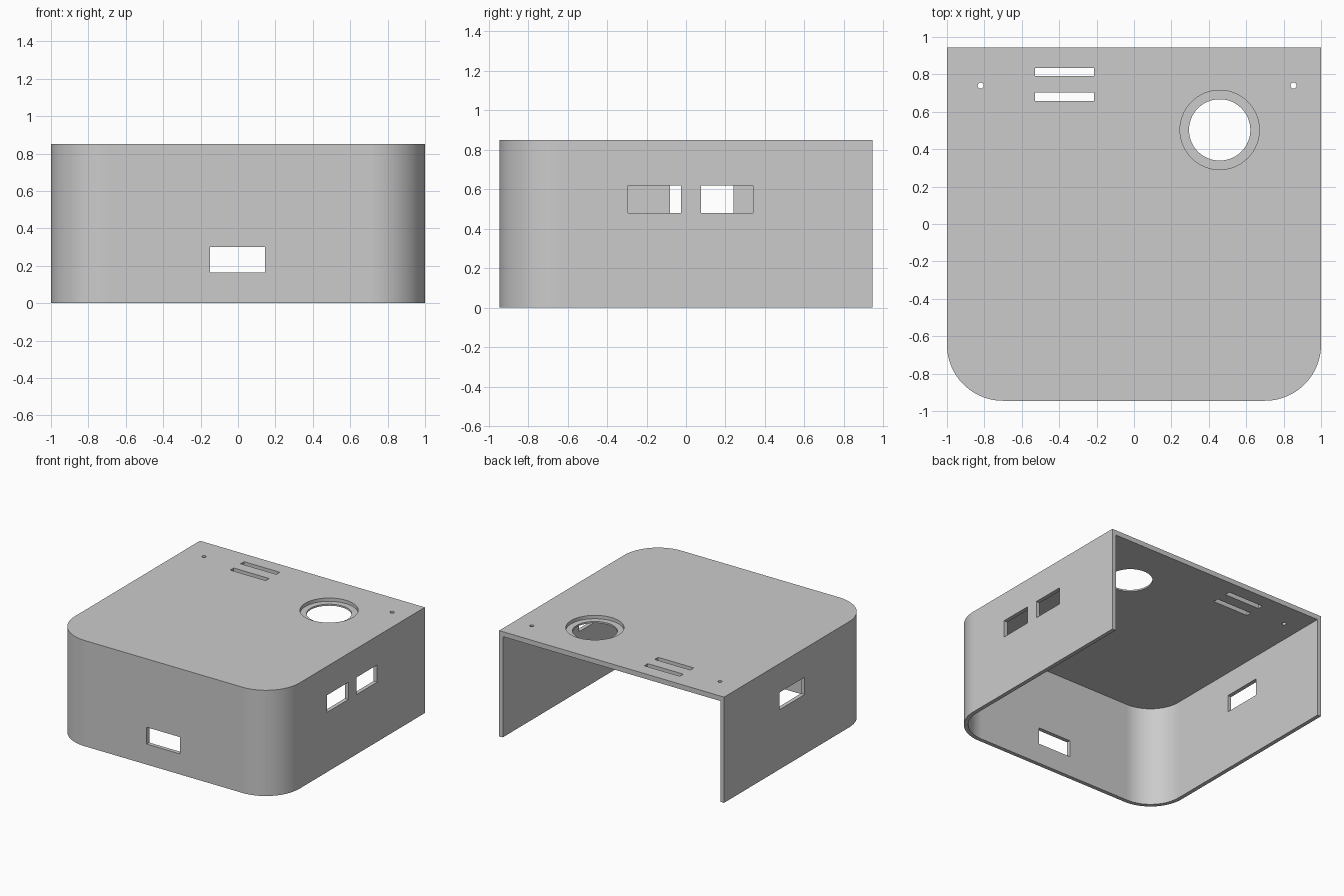
import bpy
import bmesh
from math import cos, sin, pi

if "Cube" in bpy.data.objects:
    bpy.data.objects.remove(bpy.data.objects["Cube"])

HALF_X, HALF_Y, HEIGHT = 1.0, 0.945, 0.85
WALL, TOP, RADIUS = 0.032, 0.04, 0.3

grey = bpy.data.materials.new("plain grey")
grey.use_nodes = True
colour = (0.6, 0.6, 0.6, 1)
grey.diffuse_color = colour
grey.node_tree.nodes["Principled BSDF"].inputs["Base Color"].default_value = colour


def prism(name, outline, z0, z1):
    """Extrude a counter-clockwise outline from z0 to z1."""
    bm = bmesh.new()
    base = bm.faces.new([bm.verts.new((x, y, z0)) for x, y in outline])
    up = bmesh.ops.extrude_face_region(bm, geom=[base], use_keep_orig=True)
    moved = [v for v in up["geom"] if isinstance(v, bmesh.types.BMVert)]
    bmesh.ops.translate(bm, verts=moved, vec=(0, 0, z1 - z0))
    bmesh.ops.recalc_face_normals(bm, faces=bm.faces)
    mesh = bpy.data.meshes.new(name)
    bm.to_mesh(mesh)
    bm.free()
    mesh.materials.append(grey)
    obj = bpy.data.objects.new(name, mesh)
    bpy.context.collection.objects.link(obj)
    return obj


def rounded_front(inset, back, steps=28):
    """Plan outline with square back corners and rounded front corners."""
    r = RADIUS - inset
    right = [(HALF_X - RADIUS + r * sin(a), RADIUS - HALF_Y - r * cos(a))
             for a in (i * pi / 2 / steps for i in range(steps + 1))]
    right.append((HALF_X - inset, back))
    return right + [(-x, y) for x, y in reversed(right)]


def box(name, x0, x1, y0, y1, z0, z1):
    return prism(name, [(x0, y0), (x1, y0), (x1, y1), (x0, y1)], z0, z1)


def disc(name, x, y, r, z0, z1, sides=64):
    ring = [(x + r * cos(i * 2 * pi / sides), y + r * sin(i * 2 * pi / sides))
            for i in range(sides)]
    return prism(name, ring, z0, z1)


def cut(target, cutter):
    cutter.hide_render = True
    mod = target.modifiers.new("cut", "BOOLEAN")
    mod.operation = "DIFFERENCE"
    mod.solver = "EXACT"
    mod.object = cutter
    bpy.context.view_layer.objects.active = target
    bpy.ops.object.modifier_apply(modifier=mod.name)
    bpy.data.objects.remove(cutter)


# Shell, hollow and open at the bottom and back
cover = prism("enclosure_cover", rounded_front(0, HALF_Y), 0, HEIGHT)
cut(cover, prism("hollow", rounded_front(WALL, HALF_Y + 0.1), -0.1, HEIGHT - TOP))

# Front port
cut(cover, box("front_port", -0.15, 0.145, -1.1, -0.8, 0.165, 0.3))

# Side ports: two on the left wall, one on the right
for side, y0, y1 in ((1, -0.295, -0.025), (1, 0.075, 0.34), (-1, -0.08, 0.24)):
    cut(cover, box("side_port", side - 0.1, side + 0.1, y0, y1, 0.48, 0.618))

# Top slots and screw holes
low, high = HEIGHT - 0.1, HEIGHT + 0.1
for y in (0.68, 0.8125):
    cut(cover, box("top_slot", -0.53, -0.213, y - 0.022, y + 0.022, low, high))
for x in (-0.82, 0.853):
    cut(cover, disc("screw_hole", x, 0.74, 0.016, low, high, 24))

# Round opening with a recessed ledge
cut(cover, disc("ledge", 0.458, 0.503, 0.212, HEIGHT - 0.027, high))
cut(cover, disc("round_opening", 0.458, 0.503, 0.164, low, high))
